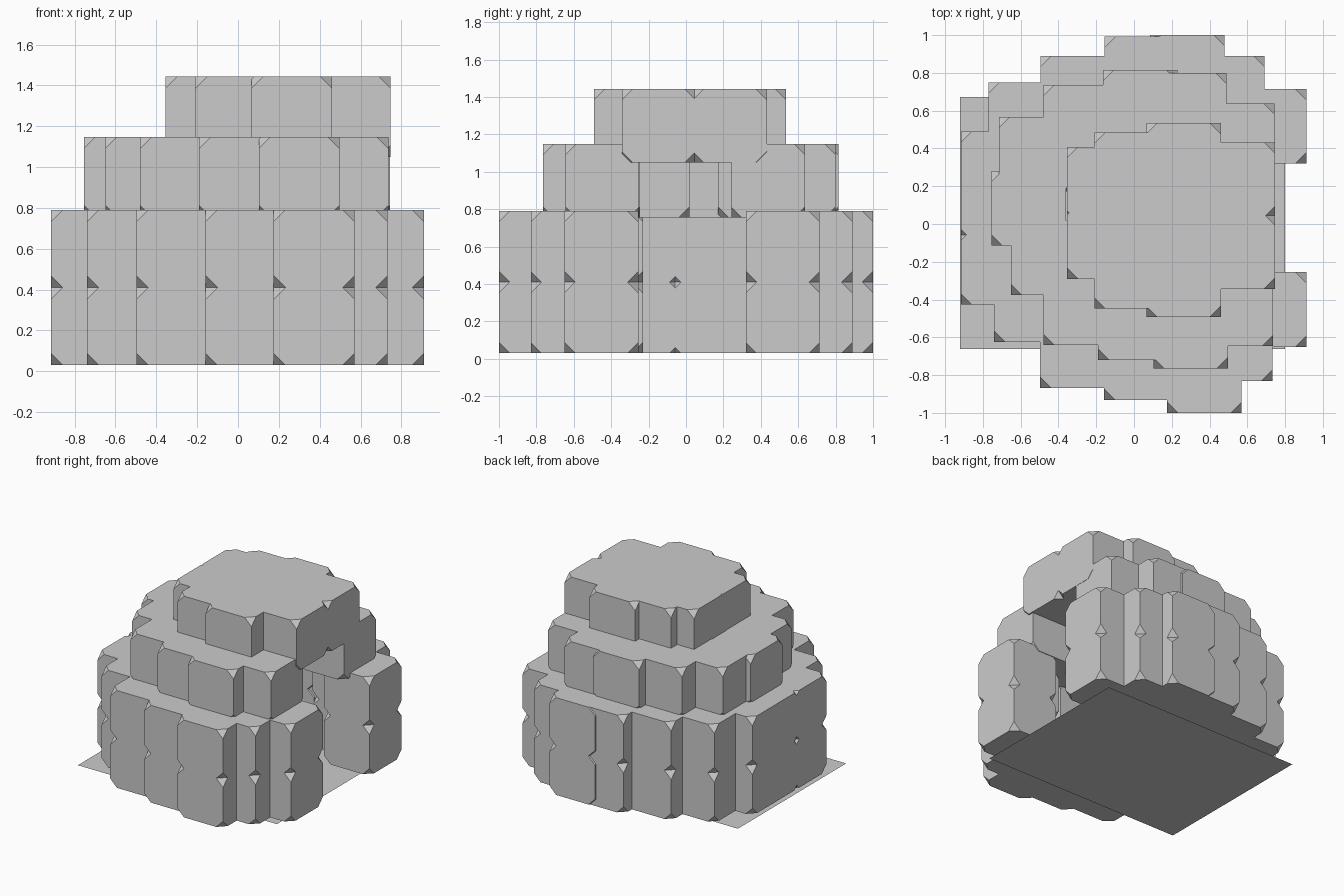
import bpy, bmesh
from mathutils import Matrix

if "Cube" in bpy.data.objects:
    bpy.data.objects.remove(bpy.data.objects["Cube"])

S = 0.395    # block width and depth
CUT = 0.058  # size of the clipped block corners


def ring(name, corners, z0, z1):
    """Course of corner-clipped blocks; each entry is a block's minimum x, y."""
    bm = bmesh.new()
    for x, y in corners:
        m = (Matrix.Translation((x + S / 2, y + S / 2, (z0 + z1) / 2))
             @ Matrix.Diagonal((S, S, z1 - z0, 1)))
        bmesh.ops.create_cube(bm, size=1, matrix=m)
    bmesh.ops.bevel(bm, geom=bm.verts[:], offset=CUT, offset_type='OFFSET',
                    segments=1, profile=0.5, affect='VERTICES')
    bmesh.ops.recalc_face_normals(bm, faces=bm.faces[:])
    me = bpy.data.meshes.new(name)
    bm.to_mesh(me)
    bm.free()
    ob = bpy.data.objects.new(name, me)
    bpy.context.collection.objects.link(ob)
    return ob


# Wall: two equal courses with a doorway on the +x side
wall = [(0.517, -0.65), (0.338, -0.83), (0.175, -1.0), (-0.158, -0.932),
        (-0.497, -0.867), (-0.74, -0.625), (-0.917, -0.425), (-0.917, -0.085),
        (-0.917, 0.095), (-0.77, 0.355), (-0.495, 0.495), (-0.155, 0.597),
        (0.085, 0.605), (0.297, 0.495), (0.517, 0.32)]
ring("wall_lower_course", wall, 0.03, 0.41)
ring("wall_upper_course", wall, 0.41, 0.79)

# Shoulder: narrower course, still open above the doorway
shoulder = [(0.342, -0.645), (0.102, -0.765), (-0.19, -0.72), (-0.48, -0.64),
            (-0.65, -0.377), (-0.755, -0.115), (-0.715, 0.172),
            (-0.48, 0.34), (-0.165, 0.42), (0.095, 0.405), (0.35, 0.242)]
ring("shoulder_course", shoulder, 0.755, 1.148)

# Roof: closed cap with two blocks over the doorway and one in the middle
roof = [(0.352, -0.343), (0.352, 0.037), (0.065, -0.492), (-0.21, -0.447),
        (-0.355, -0.29), (-0.355, 0.013), (-0.21, 0.09), (0.065, 0.14),
        (0.01, -0.17)]
ring("roof_course", roof, 1.05, 1.443)

# Floor: thin flat sheet on the ground
bpy.ops.mesh.primitive_plane_add(size=1, location=(-0.06, 0.005, 0))
floor = bpy.context.object
floor.name = "floor_sheet"
floor.scale = (1.72, 1.335, 1)
